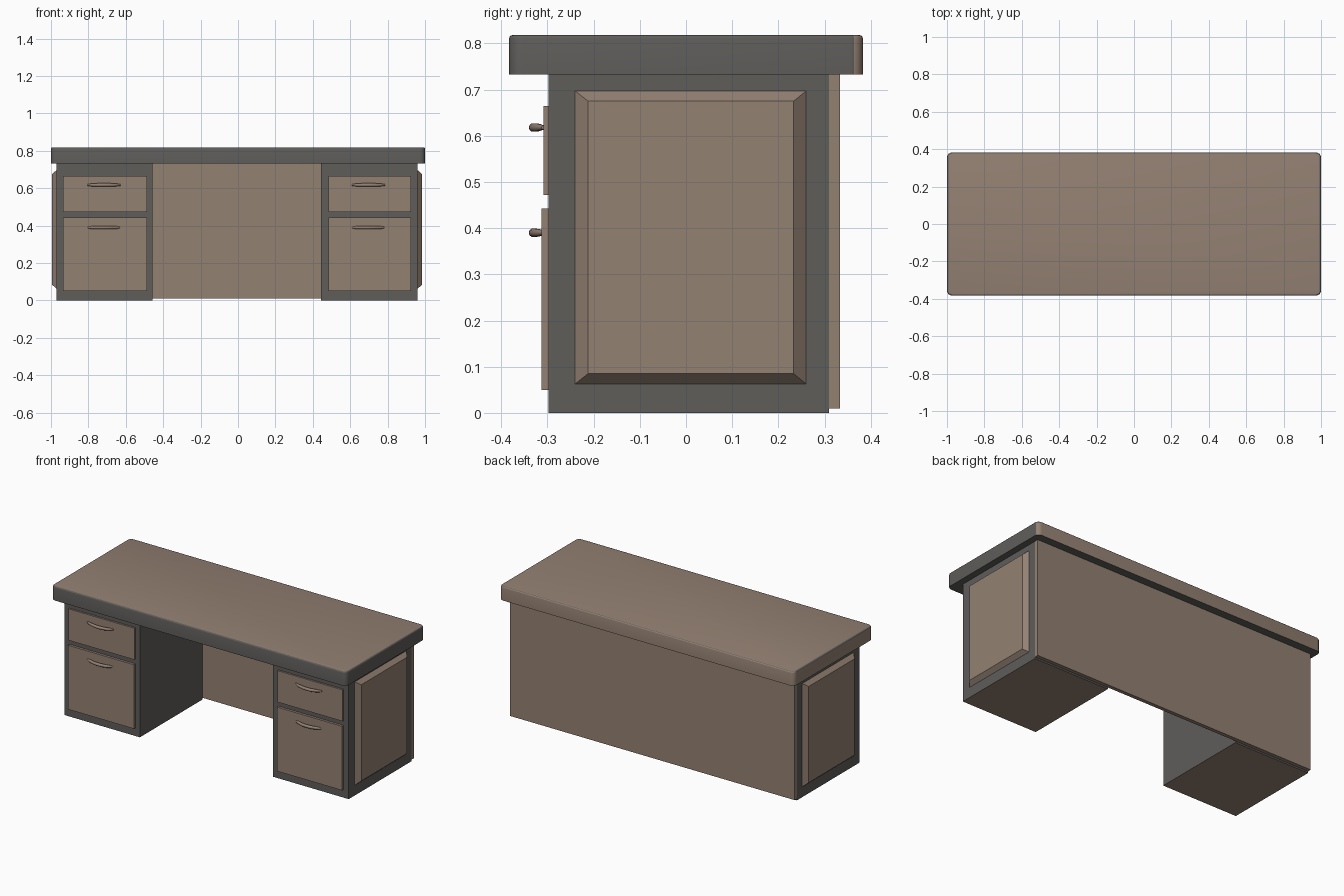
import bpy, bmesh, math

if "Cube" in bpy.data.objects:
    bpy.data.objects.remove(bpy.data.objects["Cube"])

def material(name, rgb):
    m = bpy.data.materials.new(name)
    m.diffuse_color = (*rgb, 1)
    m.use_nodes = True
    m.node_tree.nodes["Principled BSDF"].inputs["Base Color"].default_value = m.diffuse_color
    return m

BROWN = material("brown_wood", (0.295, 0.218, 0.170))
GREY = material("dark_grey", (0.112, 0.109, 0.102))

def finish(name, bm, mats, rule=None):
    bm.normal_update()
    if rule:
        for f in bm.faces:
            f.material_index = rule(f)
    me = bpy.data.meshes.new(name)
    bm.to_mesh(me)
    bm.free()
    for m in mats:
        me.materials.append(m)
    ob = bpy.data.objects.new(name, me)
    bpy.context.collection.objects.link(ob)
    return ob

def box_bm(x0, x1, y0, y1, z0, z1):
    bm = bmesh.new()
    bmesh.ops.create_cube(bm, size=1)
    for v in bm.verts:
        v.co = (x1 if v.co.x > 0 else x0, y1 if v.co.y > 0 else y0, z1 if v.co.z > 0 else z0)
    return bm

def smooth(ob, angle):
    bpy.ops.object.select_all(action='DESELECT')
    ob.select_set(True)
    bpy.context.view_layer.objects.active = ob
    bpy.ops.object.shade_smooth_by_angle(angle=math.radians(angle))

# Desktop: rounded corners, softened top rim, brown top/back/left, grey elsewhere
bm = box_bm(-1, 1, -0.383, 0.383, 0.733, 0.818)
upright = [e for e in bm.edges if abs(e.verts[0].co.z - e.verts[1].co.z) > 0.01]
bmesh.ops.bevel(bm, geom=upright, offset=0.028, segments=5, profile=0.5, affect='EDGES')
rim = [e for e in bm.edges if all(v.co.z > 0.817 for v in e.verts)]
bmesh.ops.bevel(bm, geom=rim, offset=0.007, segments=3, profile=0.5, affect='EDGES')

def top_rule(f):
    n = f.normal
    return 0 if n.z > 0.97 or n.y > 0.3 or n.x < -0.97 else 1

top = finish("desktop", bm, [BROWN, GREY], top_rule)
smooth(top, 35)

# Back panel spanning both pedestals
finish("back_panel", box_bm(-0.97, 0.96, 0.31, 0.333, 0.01, 0.733), [BROWN])

def side_panel(name, x, out):
    # Raised panel with sloping border
    bm = bmesh.new()
    rings = []
    for px, y0, y1, z0, z1 in ((x, -0.24, 0.26, 0.063, 0.697),
                               (x + out * 0.025, -0.212, 0.233, 0.085, 0.675)):
        rings.append([bm.verts.new((px, y, z)) for y, z in ((y0, z0), (y1, z0), (y1, z1), (y0, z1))])
    a, b = rings
    bm.faces.new(a)
    bm.faces.new(b)
    for i in range(4):
        j = (i + 1) % 4
        bm.faces.new((a[i], a[j], b[j], b[i]))
    bmesh.ops.recalc_face_normals(bm, faces=bm.faces)
    finish(name, bm, [BROWN])

def handle(name, cx, z, steps=16, sides=10):
    # Bowed pull with tapering ends
    bm = bmesh.new()
    rings = []
    for i in range(steps + 1):
        t = 2 * i / steps - 1
        r = 0.0095 * max(0.25, (1 - abs(t) ** 4)) ** 0.5
        y = -0.331 + 0.023 * t * t
        rings.append([bm.verts.new((cx + 0.088 * t,
                                    y + r * math.cos(math.tau * k / sides),
                                    z + r * math.sin(math.tau * k / sides))) for k in range(sides)])
    for a, b in zip(rings, rings[1:]):
        for k in range(sides):
            m = (k + 1) % sides
            bm.faces.new((a[k], a[m], b[m], b[k]))
    bm.faces.new(rings[0])
    bm.faces.new(rings[-1])
    bmesh.ops.recalc_face_normals(bm, faces=bm.faces)
    smooth(finish(name, bm, [BROWN]), 40)

# Pedestals with drawers, handles and side panels
for side, x0, x1, d0, d1, hx, outer, out in (
        ("left", -0.97, -0.457, -0.935, -0.487, -0.717, -0.97, -1),
        ("right", 0.445, 0.96, 0.483, 0.925, 0.697, 0.96, 1)):
    finish(side + "_pedestal", box_bm(x0, x1, -0.298, 0.31, 0, 0.733), [BROWN, GREY],
           lambda f: 0 if f.normal.z < -0.5 else 1)
    side_panel(side + "_side_panel", outer, out)
    for level, z0, z1, front, hz in (("upper", 0.472, 0.665, -0.309, 0.618),
                                     ("lower", 0.05, 0.443, -0.313, 0.39)):
        finish(f"{side}_{level}_drawer", box_bm(d0, d1, front, -0.297, z0, z1), [BROWN])
        handle(f"{side}_{level}_handle", hx, hz)
